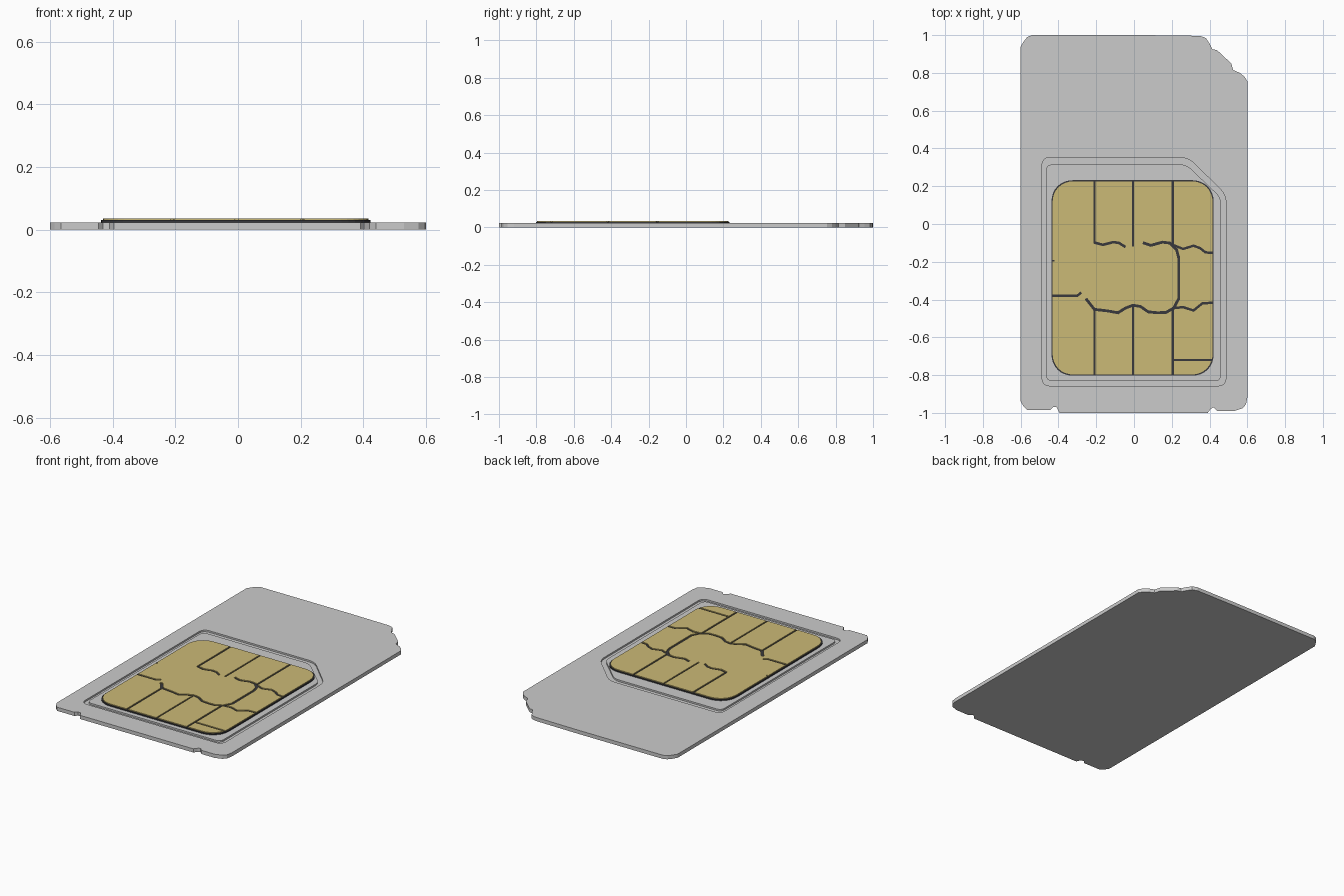
import bpy, math
from mathutils import Vector

if "Cube" in bpy.data.objects:
    bpy.data.objects.remove(bpy.data.objects["Cube"])

CARD_TOP, PLATE_TOP, GOLD_TOP = 0.023, 0.030, 0.035


def make_object(name, verts, faces, color=None):
    mesh = bpy.data.meshes.new(name)
    mesh.from_pydata(verts, [], faces)
    mesh.update()
    obj = bpy.data.objects.new(name, mesh)
    bpy.context.collection.objects.link(obj)
    if color:
        mat = bpy.data.materials.new(name + "_color")
        mat.diffuse_color = (*color, 1)
        mat.use_nodes = True
        mat.node_tree.nodes["Principled BSDF"].inputs["Base Color"].default_value = mat.diffuse_color
        mesh.materials.append(mat)
    return obj


def prism_data(loop, z0, z1, start=0):
    """Vertices and faces of a counter-clockwise outline pulled from z0 to z1."""
    n = len(loop)
    verts = [(x, y, z0) for x, y in loop] + [(x, y, z1) for x, y in loop]
    faces = [list(range(n - 1, -1, -1)), list(range(n, 2 * n))]
    faces += [[i, (i + 1) % n, n + (i + 1) % n, n + i] for i in range(n)]
    return verts, [[start + i for i in f] for f in faces]


def rounded(corners, radius, steps):
    """Round every corner of a polygon with a short curve."""
    out = []
    pts = [Vector(c) for c in corners]
    for i, p in enumerate(pts):
        a = p + (pts[i - 1] - p).normalized() * radius
        b = p + (pts[(i + 1) % len(pts)] - p).normalized() * radius
        for s in range(steps + 1):
            t = s / steps
            w = 0.8 * 2 * t * (1 - t)
            q = (a * (1 - t) ** 2 + p * w + b * t * t) / ((1 - t) ** 2 + w + t * t)
            out.append(tuple(q))
    return out


def strip(points, width):
    """Closed outline following a path with the given width."""
    pts = [Vector(p) for p in points]
    left, right = [], []
    for i, p in enumerate(pts):
        d0 = (p - pts[i - 1]).normalized() if i else None
        d1 = (pts[i + 1] - p).normalized() if i < len(pts) - 1 else None
        d = ((d0 or d1) + (d1 or d0)).normalized()
        side = Vector((-d.y, d.x)) * (width / 2 / max(0.7, d.dot(d0 or d1)))
        left.append(tuple(p + side))
        right.append(tuple(p - side))
    return right + left[::-1]


def cut(obj, cutter):
    """Subtract the cutter and bake the result."""
    mod = obj.modifiers.new("cut", 'BOOLEAN')
    mod.operation, mod.solver, mod.object = 'DIFFERENCE', 'EXACT', cutter
    mod.use_self = True
    graph = bpy.context.evaluated_depsgraph_get()
    mesh = bpy.data.meshes.new_from_object(obj.evaluated_get(graph))
    obj.modifiers.clear()
    obj.data = mesh
    bpy.data.objects.remove(cutter)


# card body with chipped corner and two small notches on the bottom edge
card_outline = [
    (-0.6, -0.94), (-0.585, -0.965), (-0.565, -0.985), (-0.445, -0.985),
    (-0.43, -0.97), (-0.41, -0.97), (-0.395, -1), (0.39, -1), (0.405, -0.98),
    (0.42, -0.97), (0.44, -0.99), (0.53, -0.99), (0.575, -0.975), (0.593, -0.955),
    (0.6, -0.92), (0.6, 0.755), (0.585, 0.78), (0.56, 0.8), (0.525, 0.815),
    (0.515, 0.85), (0.44, 0.92), (0.415, 0.925), (0.4, 0.955), (0.38, 0.985),
    (0.35, 0.996), (0.06, 1), (-0.54, 1), (-0.565, 0.99), (-0.585, 0.965), (-0.6, 0.94)]
card = make_object("card_body", *prism_data(card_outline, 0, CARD_TOP))

# break-out groove around the contact pad
outer = rounded([(-0.487, -0.857), (0.487, -0.857), (0.487, 0.155),
                 (0.287, 0.352), (-0.487, 0.352)], 0.04, 4)
inner = rounded([(-0.465, -0.832), (0.46, -0.832), (0.46, 0.14),
                 (0.277, 0.315), (-0.465, 0.315)], 0.03, 4)
n = len(outer)
rings = [(outer, 0.013), (outer, 0.05), (inner, 0.05), (inner, 0.013)]
verts = [(x, y, z) for loop, z in rings for x, y in loop]
faces = [[r * n + i, r * n + (i + 1) % n, (r + 1) % 4 * n + (i + 1) % n, (r + 1) % 4 * n + i]
         for r in range(4) for i in range(n)]
cut(card, make_object("groove_cutter", verts, faces))


# dark backing plate and gold contact plate
def pad_loop(e):
    return rounded([(-0.437 + e, -0.803 + e), (0.422 - e, -0.803 + e),
                    (0.422 - e, 0.232 - e), (-0.437 + e, 0.232 - e)], 0.115 - e / 2, 8)


make_object("contact_backing",
            *prism_data(pad_loop(0), CARD_TOP - 0.003, PLATE_TOP), (0.04, 0.04, 0.045))
gold = make_object("contact_plate",
                   *prism_data(pad_loop(0.006), PLATE_TOP - 0.001, GOLD_TOP), (0.60, 0.49, 0.18))

# separating channels between the contacts: (width, path)
channels = [
    (0.011, [(-0.21, 0.26), (-0.21, -0.1)]),
    (0.014, [(-0.212, -0.098), (-0.165, -0.11), (-0.11, -0.096), (-0.08, -0.1), (-0.045, -0.122)]),
    (0.009, [(-0.005, 0.26), (-0.005, -0.12)]),
    (0.011, [(0.205, 0.26), (0.205, -0.115)]),
    (0.015, [(0.047, -0.099), (0.09, -0.113), (0.15, -0.096), (0.19, -0.101), (0.225, -0.135),
             (0.237, -0.18), (0.237, -0.395), (0.21, -0.445), (0.17, -0.468), (0.125, -0.47),
             (0.075, -0.465), (0.035, -0.437), (-0.005, -0.43), (-0.045, -0.445),
             (-0.085, -0.47), (-0.14, -0.46), (-0.21, -0.452), (-0.235, -0.42), (-0.255, -0.395)]),
    (0.013, [(-0.46, -0.38), (-0.3, -0.38), (-0.28, -0.362)]),
    (0.009, [(-0.46, -0.195), (-0.42, -0.195)]),
    (0.013, [(0.2, -0.108), (0.26, -0.132), (0.315, -0.115), (0.35, -0.128),
             (0.378, -0.15), (0.45, -0.156)]),
    (0.013, [(0.215, -0.445), (0.26, -0.44), (0.315, -0.458), (0.362, -0.42), (0.45, -0.415)]),
    (0.011, [(-0.21, -0.83), (-0.21, -0.45)]),
    (0.009, [(-0.005, -0.83), (-0.005, -0.43)]),
    (0.011, [(0.205, -0.83), (0.205, -0.45)]),
    (0.011, [(0.2, -0.72), (0.45, -0.72)])]
verts, faces = [], []
for width, path in channels:
    v, f = prism_data(strip(path, width), 0.02, 0.05, len(verts))
    verts += v
    faces += f
cut(gold, make_object("channel_cutter", verts, faces))
